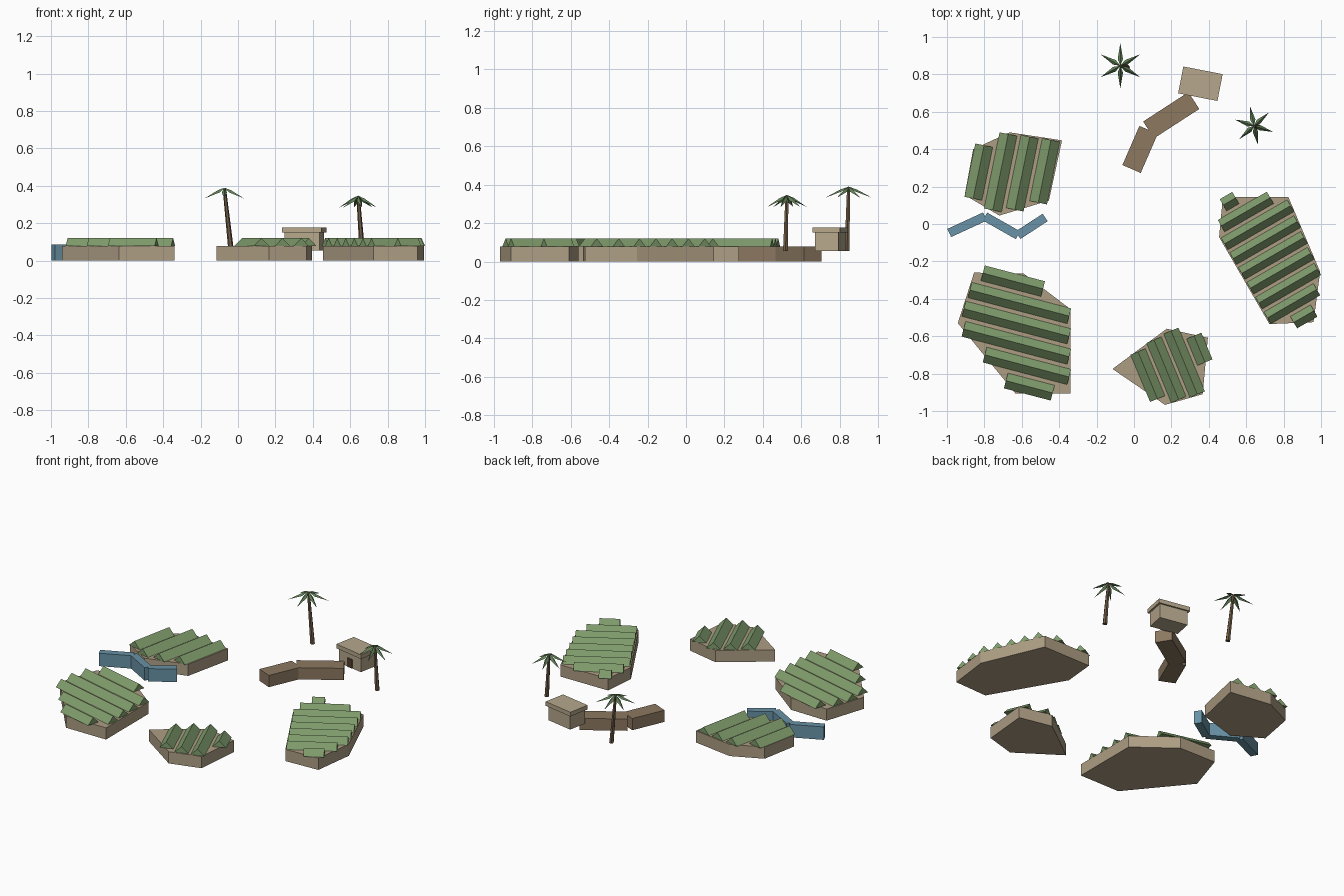
import bpy, bmesh, math
from mathutils import Vector, Matrix

if "Cube" in bpy.data.objects:
    bpy.data.objects.remove(bpy.data.objects["Cube"])


def material(name, r, g, b):
    m = bpy.data.materials.new(name)
    lin = [(c / 255 / 12.92) if c < 10 else ((c / 255 + 0.055) / 1.055) ** 2.4 for c in (r, g, b)]
    m.diffuse_color = (*lin, 1)
    m.use_nodes = True
    m.node_tree.nodes["Principled BSDF"].inputs["Base Color"].default_value = m.diffuse_color
    return m


SOIL = material("dry soil", 174, 158, 132)
CROP = material("crop green", 127, 156, 108)
WATER = material("canal blue", 104, 146, 166)
PATH = material("path brown", 140, 120, 96)
CLAY = material("house clay", 182, 167, 140)
DOOR = material("door dark brown", 80, 62, 46)
TRUNK = material("trunk brown", 112, 92, 70)
LEAF = material("palm green", 98, 130, 88)


def finish(name, bm, mat, normals=True):
    if normals:
        bmesh.ops.recalc_face_normals(bm, faces=bm.faces[:])
    me = bpy.data.meshes.new(name)
    bm.to_mesh(me)
    bm.free()
    me.materials.append(mat)
    ob = bpy.data.objects.new(name, me)
    bpy.context.collection.objects.link(ob)
    return ob


def extrude(bm, points, offset):
    """Closed prism from a planar outline and an offset vector."""
    lo = [bm.verts.new(p) for p in points]
    hi = [bm.verts.new(Vector(p) + Vector(offset)) for p in points]
    bm.faces.new(lo)
    bm.faces.new(hi)
    for i in range(len(lo)):
        j = (i + 1) % len(lo)
        bm.faces.new((lo[i], lo[j], hi[j], hi[i]))


def clip(poly, p, d):
    """Range of t for which p + t*d lies in the convex polygon."""
    ts = []
    for i, a in enumerate(poly):
        a, b = Vector(a), Vector(poly[(i + 1) % len(poly)])
        e = b - a
        den = d.cross(e)
        if abs(den) > 1e-9:
            t, u = (a - p).cross(e) / den, (a - p).cross(d) / den
            if 0 <= u <= 1:
                ts.append(t)
    return (min(ts), max(ts)) if len(ts) > 1 else None


SLAB, RIDGE, GROUND = 0.078, 0.12, 0.055


def field(name, poly, angle, origin, spacing, width, first, last):
    # raised soil plot
    bm = bmesh.new()
    extrude(bm, [(x, y, 0) for x, y in poly], (0, 0, SLAB))
    finish(name + "_soil", bm, SOIL)
    # triangular crop rows cut to the plot outline
    d = Vector((math.cos(angle), math.sin(angle)))
    n = Vector((-d.y, d.x))
    bm = bmesh.new()
    for k in range(first, last + 1):
        p = Vector(origin) + n * spacing * k
        span = clip(poly, p, d)
        if not span:
            continue
        s = p + d * (span[0] + 0.007)
        e = d * (span[1] - span[0] - 0.014)
        l, r = s + n * width / 2, s - n * width / 2
        extrude(bm, [(*l, SLAB), (*r, SLAB), (*s, RIDGE)], (*e, 0))
    finish(name + "_crop_rows", bm, CROP)


field("back_left_field", [(-0.665, 0.49), (-0.385, 0.447), (-0.455, 0.125), (-0.72, 0.045),
                          (-0.905, 0.155), (-0.86, 0.40)],
      math.radians(78.5), (-0.715, 0.27), 0.115, 0.095, -2, 1)
field("front_left_field", [(-0.855, -0.26), (-0.59, -0.265), (-0.34, -0.455), (-0.34, -0.905),
                           (-0.635, -0.905), (-0.942, -0.53)],
      math.radians(-14.7), (-0.904, -0.4545), 0.105, 0.084, -3, 2)
field("front_field", [(-0.115, -0.775), (0.175, -0.56), (0.395, -0.608), (0.367, -0.91), (0.166, -0.967)],
      math.radians(-67.5), (0.171, -0.775), 0.103, 0.086, -1, 2)
field("right_field", [(0.455, -0.07), (0.724, -0.535), (0.96, -0.525), (0.995, -0.255),
                      (0.825, 0.145), (0.475, 0.143)],
      math.radians(30), (0.519, 0.1257), 0.0915, 0.073, -8, 0)


# canal and path: one straight block per stretch
def stretches(name, points, width, height, mat):
    bm = bmesh.new()
    for a, b in zip(points, points[1:]):
        a, b = Vector(a), Vector(b)
        d = (b - a).normalized()
        n = Vector((-d.y, d.x)) * width / 2
        extrude(bm, [(*p, 0) for p in (a - n, b - n, b + n, a + n)], (0, 0, height))
    finish(name, bm, mat)


stretches("canal", [(-0.988, -0.048), (-0.797, 0.04), (-0.62, -0.06), (-0.475, 0.035)], 0.048, 0.086, WATER)
stretches("path", [(-0.013, 0.294), (0.078, 0.503), (0.32, 0.66)], 0.107, SLAB, PATH)

# house: walls, flat roof slab and door plate, turned together
HOUSE = Matrix.Translation((0.355, 0.75, 0)) @ Matrix.Rotation(math.radians(-11), 4, 'Z')


def house_box(name, centre, size, mat):
    bm = bmesh.new()
    bmesh.ops.create_cube(bm, size=1, matrix=HOUSE @ Matrix.Translation(centre) @ Matrix.Diagonal((*size, 1)))
    finish(name, bm, mat)


house_box("house_walls", (0, 0, 0.1025), (0.19, 0.125, 0.095), CLAY)
house_box("house_roof", (0, 0, 0.164), (0.214, 0.146, 0.028), CLAY)
house_box("house_door", (0, -0.0635, 0.085), (0.042, 0.006, 0.06), DOOR)


def palm(name, base, top, length, drop, start):
    base, top = Vector(base), Vector(top)
    # leaning tapered trunk
    bm = bmesh.new()
    rings = []
    for c, r in ((base, 0.015), (top, 0.009)):
        rings.append([bm.verts.new(c + Vector((r * math.cos(i * math.pi / 3), r * math.sin(i * math.pi / 3), 0)))
                      for i in range(6)])
        bm.faces.new(rings[-1])
    for i in range(6):
        j = (i + 1) % 6
        bm.faces.new((rings[0][i], rings[0][j], rings[1][j], rings[1][i]))
    finish(name + "_trunk", bm, TRUNK)
    # six folded, drooping fronds
    bm = bmesh.new()
    for k in range(6):
        turn = Matrix.Translation(top) @ Matrix.Rotation(math.radians(start + 60 * k), 4, 'Z')
        root, left, right, tip = (bm.verts.new(turn @ Vector(p)) for p in (
            (0, 0, 0.004), (length * 0.3, 0.014, -drop * 0.4), (length * 0.3, -0.014, -drop * 0.4),
            (length, 0, -drop)))
        mid = bm.verts.new(turn @ Vector((length * 0.35, 0, -drop * 0.2)))
        for f in ((root, mid, left), (mid, tip, left), (root, right, mid), (mid, right, tip)):
            bm.faces.new(f)
    for f in bm.faces:
        f.normal_update()
        if f.normal.z < 0:
            f.normal_flip()
    finish(name + "_fronds", bm, LEAF, False)


palm("tall_palm", (-0.037, 0.838, GROUND), (-0.073, 0.846, 0.386), 0.122, 0.054, 30)
palm("short_palm", (0.664, 0.518, GROUND), (0.642, 0.525, 0.343), 0.107, 0.06, 42)
